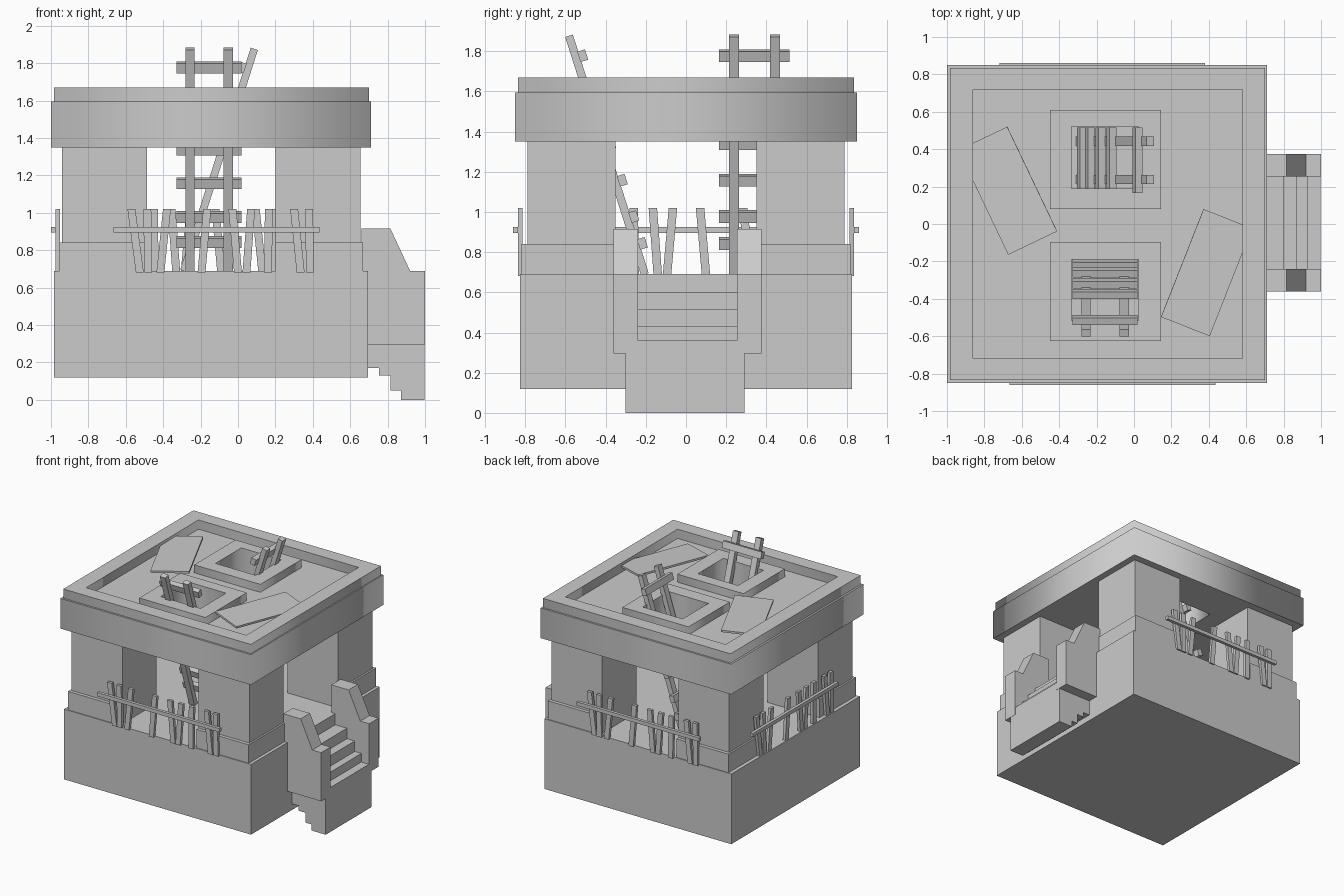
import bpy, math
from mathutils import Matrix, Vector

if "Cube" in bpy.data.objects:
    bpy.data.objects.remove(bpy.data.objects["Cube"])


def mesh(name, verts, faces, mat=Matrix()):
    me = bpy.data.meshes.new(name)
    me.from_pydata([mat @ Vector(v) for v in verts], [], faces)
    ob = bpy.data.objects.new(name, me)
    bpy.context.collection.objects.link(ob)
    return ob


def prism(name, profile, y0, y1, mat=Matrix()):
    """Extrude a counter-clockwise xz profile (seen from the front) from y0 to y1."""
    n = len(profile)
    verts = [(x, y, z) for y in (y0, y1) for x, z in profile]
    faces = [tuple(range(n)), tuple(range(2 * n - 1, n - 1, -1))]
    faces += [(i, i + n, (i + 1) % n + n, (i + 1) % n) for i in range(n)]
    return mesh(name, verts, faces, mat)


def box(name, x0, x1, y0, y1, z0, z1, mat=Matrix()):
    return prism(name, [(x0, z0), (x1, z0), (x1, z1), (x0, z1)], y0, y1, mat)


def plate(name, rects, z0, z1):
    """Flat slab: first rectangle is the outline, the others are holes."""
    cu = bpy.data.curves.new(name, 'CURVE')
    cu.dimensions, cu.fill_mode, cu.extrude = '2D', 'BOTH', (z1 - z0) / 2
    for x0, x1, y0, y1 in rects:
        sp = cu.splines.new('POLY')
        sp.points.add(3)
        for p, c in zip(sp.points, [(x0, y0), (x1, y0), (x1, y1), (x0, y1)]):
            p.co = (*c, 0, 1)
        sp.use_cyclic_u = True
    ob = bpy.data.objects.new(name, cu)
    ob.location.z = (z0 + z1) / 2
    bpy.context.collection.objects.link(ob)
    bpy.ops.object.select_all(action='DESELECT')
    ob.select_set(True)
    bpy.context.view_layer.objects.active = ob
    bpy.ops.object.convert(target='MESH')


# Base block and corner pillars with plinths
box("base_block", -0.985, 0.695, -0.825, 0.825, 0.12, 0.69)
CX = -0.143
for sx in (-1, 1):
    for sy in (-1, 1):
        for name, outx, outy, top in (("pillar", 0.798, 0.79, 1.36), ("plinth", 0.812, 0.818, 0.84)):
            xs = sorted((CX + sx * 0.343, CX + sx * outx))
            ys = sorted((sy * 0.35, sy * outy))
            box(name, *xs, *ys, 0.68, top)

# Roof slab with two hatch openings, parapet and hatch curbs
holes = [(-0.335, 0.025, 0.19, 0.52), (-0.335, 0.025, -0.515, -0.19)]
curbs = [(-0.45, 0.145, 0.08, 0.61), (-0.45, 0.145, -0.625, -0.095)]
plate("roof_slab", [(-1.0, 0.71, -0.85, 0.85)] + holes, 1.35, 1.595)
plate("parapet", [(-0.985, 0.70, -0.835, 0.835), (-0.86, 0.58, -0.72, 0.72)], 1.595, 1.67)
for curb, hole in zip(curbs, holes):
    plate("hatch_curb", [curb, hole], 1.595, 1.66)

# Loose boards resting on the roof
for x, y, w, l, ang, tilt in ((-0.675, 0.178, 0.29, 0.62, 25.5, -3), (0.388, -0.26, 0.28, 0.62, -21.5, 3)):
    m = (Matrix.Translation((x, y, 1.645)) @ Matrix.Rotation(math.radians(ang), 4, 'Z')
         @ Matrix.Rotation(math.radians(tilt), 4, 'Y'))
    box("roof_board", -w / 2, w / 2, -l / 2, l / 2, -0.008, 0.008, m)

# Stairs with stepped underside, and sloped side walls
steps = [(0.68, 0.17), (0.755, 0.17), (0.755, 0.13), (0.815, 0.13), (0.815, 0.05), (0.872, 0.05),
         (0.872, 0), (0.998, 0), (0.998, 0.36), (0.93, 0.36), (0.93, 0.43), (0.87, 0.43),
         (0.87, 0.515), (0.80, 0.515), (0.80, 0.60), (0.68, 0.60)]
low = [(x, min(z, 0.3)) for x, z in steps[:8]] + [(0.998, 0.3), (0.68, 0.3)]
prism("stair_foot", low, -0.30, 0.29)
up = [(0.68, 0.3), (0.998, 0.3)] + steps[8:]
prism("stair_steps", up, -0.26, 0.27)
wall = [(0.66, 0.295), (1.0, 0.295), (1.0, 0.69), (0.92, 0.69), (0.815, 0.915), (0.66, 0.915)]
for y0, y1 in ((-0.36, -0.24), (0.255, 0.375)):
    prism("stair_side_wall", wall, y0, y1)

# Picket fences on the front, back and left sides: (top, bottom) offsets
pickets = [(-0.455, -0.41), (-0.37, -0.365), (-0.265, -0.30), (-0.05, -0.08), (0.085, 0.115),
           (0.185, 0.16), (0.28, 0.275), (0.415, 0.45), (0.495, 0.50)]
for ang, loc in ((0, (-0.115, -0.825, 0)), (180, (-0.17, 0.825, 0)), (-90, (-0.965, 0.02, 0))):
    m = Matrix.Translation(loc) @ Matrix.Rotation(math.radians(ang), 4, 'Z')
    box("fence_rail", -0.55, 0.55, -0.035, -0.01, 0.895, 0.925, m)
    for t, b in pickets:
        w = 0.021
        prism("fence_picket", [(b - w, 0.68), (b + w, 0.68), (t + w, 1.02), (t - w, 1.02)], -0.012, 0.012, m)

# Leaning ladders passing through the hatches
lean = math.atan2(0.375, 1.18)
for ang, loc in ((0, (-0.155, -0.205, 0.69)), (90, (-0.29, 0.34, 0.69))):
    m = (Matrix.Translation(loc) @ Matrix.Rotation(math.radians(ang), 4, 'Z')
         @ Matrix.Rotation(lean, 4, 'X'))
    for x in (-0.102, 0.102):
        box("ladder_post", x - 0.025, x + 0.025, -0.02, 0.02, 0, 1.245, m)
    for z in (0.15, 0.29, 0.48, 0.67, 1.13):
        box("ladder_rung", -0.175, 0.175, 0.015, 0.055, z - 0.027, z + 0.027, m)
